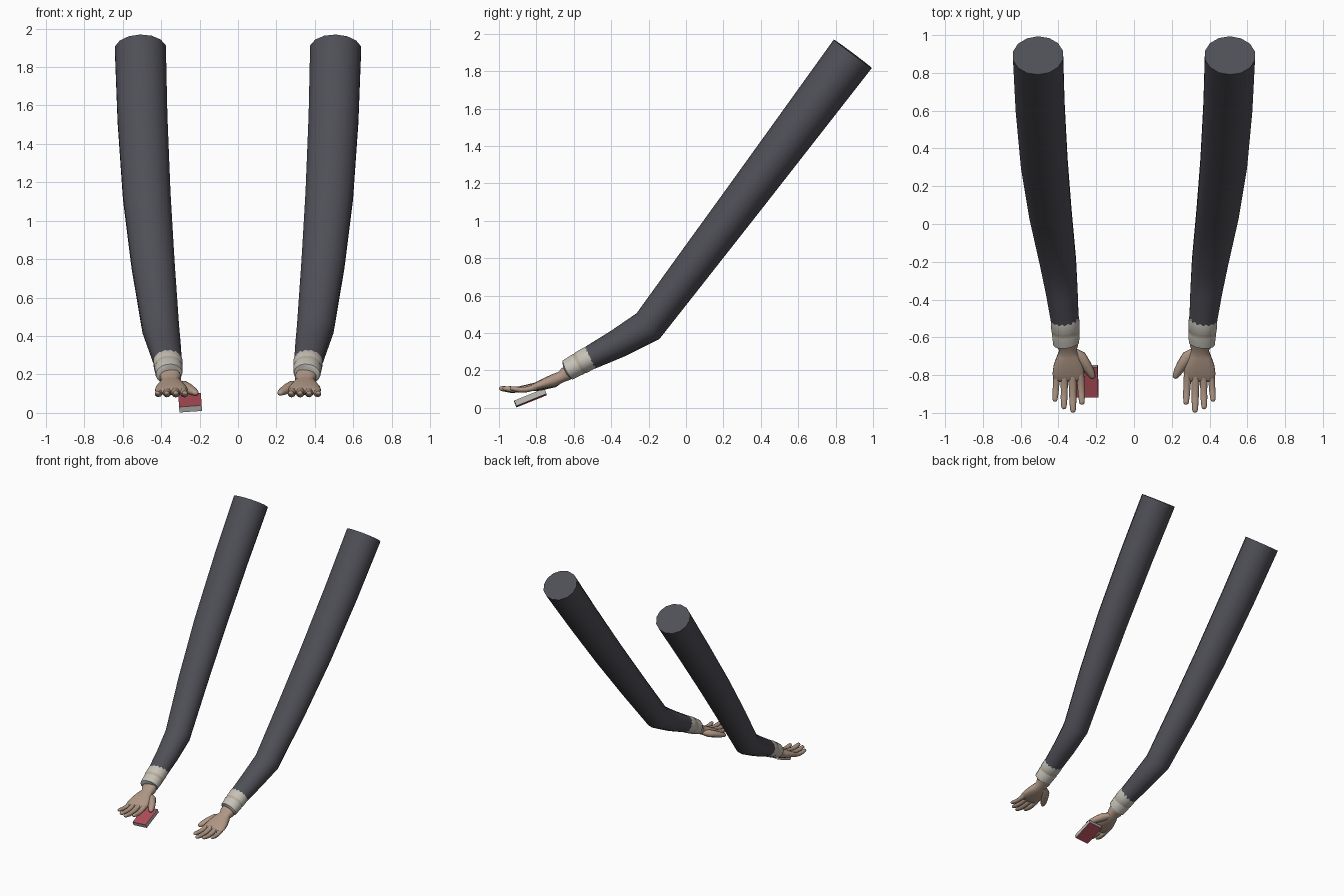
import bpy, bmesh, math
from mathutils import Vector, Matrix

if "Cube" in bpy.data.objects:
    bpy.data.objects.remove(bpy.data.objects["Cube"])


def material(name, rgb):
    m = bpy.data.materials.new(name)
    m.diffuse_color = (*rgb, 1)
    m.use_nodes = True
    m.node_tree.nodes["Principled BSDF"].inputs["Base Color"].default_value = m.diffuse_color
    return m


CLOTH = material("charcoal cloth", (0.078, 0.078, 0.095))
SHIRT = material("off white shirt", (0.56, 0.54, 0.48))
SEAM = material("beige seam", (0.50, 0.42, 0.33))
SKIN = material("skin", (0.43, 0.31, 0.235))
COVER = material("red cover", (0.43, 0.075, 0.10))
PAGES = material("grey edge", (0.52, 0.50, 0.47))


def loft(name, side, rings, sides, mats, power=1.0, stripe=(), angle=50):
    """Tube through rings (x, y, z, half width, half height); side -1/+1 mirrors it."""
    bm = bmesh.new()
    pts = [Vector((r[0] * side, r[1], r[2])) for r in rings]
    loops = []
    for i, r in enumerate(rings):
        t = (Vector() if i == 0 else (pts[i] - pts[i - 1]).normalized())
        if i < len(pts) - 1:
            t = t + (pts[i + 1] - pts[i]).normalized()
        t.normalize()
        u = (Vector((1, 0, 0)) - t * t.x).normalized()
        v = t.cross(u)
        loop = []
        for k in range(sides):
            a = 2 * math.pi * (k + 0.5) / sides
            c, s = math.cos(a), math.sin(a)
            c = math.copysign(abs(c) ** power, c)
            s = math.copysign(abs(s) ** power, s)
            loop.append(bm.verts.new(pts[i] + u * c * r[3] + v * s * r[4]))
        loops.append(loop)
    for i in range(len(loops) - 1):
        a, b = loops[i], loops[i + 1]
        for k in range(sides):
            j = (k + 1) % sides
            f = bm.faces.new((a[k], a[j], b[j], b[k]))
            f.material_index = 1 if i in stripe else 0
    bm.faces.new(loops[0])
    bm.faces.new(loops[-1])
    bmesh.ops.recalc_face_normals(bm, faces=bm.faces[:])
    return finish(name, bm, mats, angle)


def finish(name, bm, mats, angle=None):
    me = bpy.data.meshes.new(name)
    bm.to_mesh(me)
    bm.free()
    for m in mats:
        me.materials.append(m)
    ob = bpy.data.objects.new(name, me)
    bpy.context.collection.objects.link(ob)
    if angle:
        bpy.ops.object.select_all(action='DESELECT')
        ob.select_set(True)
        bpy.context.view_layer.objects.active = ob
        bpy.ops.object.shade_smooth_by_angle(angle=math.radians(angle))
    return ob


def digit(name, side, path):
    """Finger along points (x, y, z, radius) with a rounded tip."""
    rings = [(x, y, z, r, r * 0.85) for x, y, z, r in path]
    a, b = Vector(path[-2][:3]), Vector(path[-1][:3])
    d, r = (b - a).normalized(), path[-1][3]
    for k in (35, 65, 85):
        q = b + d * r * math.sin(math.radians(k))
        w = r * math.cos(math.radians(k))
        rings.append((*q, w, w * 0.85))
    loft(name, side, rings, 10, [SKIN], angle=70)


# base x, tip x, tip y, radius, knuckle y
FINGERS = {
    "index": (0.284, 0.276, -0.958, 0.0205, -0.79),
    "middle": (0.326, 0.323, -1.0, 0.021, -0.80),
    "ring": (0.368, 0.371, -0.982, 0.020, -0.795),
    "little": (0.407, 0.418, -0.942, 0.0185, -0.78),
}

for side, tag in ((-1, "left"), (1, "right")):
    # sleeve, shoulder to wrist
    loft(tag + "_sleeve", side, [
        (0.508, 0.892, 1.893, 0.136, 0.127),
        (0.497, 0.62, 1.53, 0.133, 0.118),
        (0.475, 0.32, 1.13, 0.127, 0.108),
        (0.442, 0.05, 0.772, 0.115, 0.099),
        (0.402, -0.203, 0.437, 0.098, 0.092),
        (0.382, -0.36, 0.346, 0.086, 0.078),
        (0.366, -0.512, 0.268, 0.075, 0.064)], 14, [CLOTH])

    # shirt cuff with folds and a narrow seam
    loft(tag + "_cuff", side, [
        (0.366, -0.490, 0.278, 0.074, 0.062),
        (0.365, -0.517, 0.266, 0.077, 0.065),
        (0.363, -0.560, 0.243, 0.076, 0.064),
        (0.362, -0.568, 0.239, 0.072, 0.060),
        (0.361, -0.576, 0.234, 0.075, 0.062),
        (0.359, -0.632, 0.203, 0.070, 0.058),
        (0.358, -0.636, 0.201, 0.056, 0.046)], 16, [SHIRT, SEAM], stripe=(2, 3))

    # wrist and palm
    loft(tag + "_palm", side, [
        (0.355, -0.600, 0.205, 0.052, 0.040),
        (0.352, -0.645, 0.180, 0.056, 0.038),
        (0.350, -0.668, 0.165, 0.045, 0.031),
        (0.349, -0.700, 0.150, 0.060, 0.034),
        (0.348, -0.750, 0.133, 0.079, 0.029),
        (0.347, -0.790, 0.119, 0.085, 0.023),
        (0.347, -0.820, 0.109, 0.082, 0.017),
        (0.347, -0.835, 0.105, 0.070, 0.009)], 16, [SKIN], power=0.8, angle=70)

    # fingers
    for name, (bx, tx, ty, r, ky) in FINGERS.items():
        end = ty + r * 0.8
        at = lambda f: (bx + (tx - bx) * f, ky + (end - ky) * f)
        digit(f"{tag}_{name}_finger", side, [
            (*at(0.0), 0.120, r * 0.9),
            (*at(0.2), 0.109, r * 1.05),
            (*at(0.5), 0.098, r * 0.95),
            (*at(0.75), 0.097, r * 0.93),
            (*at(1.0), 0.103, r * 0.75)])

    # thumb
    digit(tag + "_thumb", side, [
        (0.325, -0.675, 0.150, 0.024),
        (0.284, -0.705, 0.138, 0.034),
        (0.255, -0.745, 0.125, 0.029),
        (0.233, -0.780, 0.112, 0.024),
        (0.222, -0.802, 0.105, 0.018)])

# small red booklet under the left hand: red faces, grey edges
bm = bmesh.new()
bmesh.ops.create_cube(bm, size=1)
for f in bm.faces:
    f.material_index = 0 if abs(f.normal.z) > 0.5 else 1
bmesh.ops.scale(bm, vec=(0.118, 0.174, 0.031), verts=bm.verts)
tilt = Matrix.Rotation(math.radians(-4), 4, 'Y') @ Matrix.Rotation(math.radians(22), 4, 'X')
bmesh.ops.transform(bm, matrix=Matrix.Translation((-0.249, -0.832, 0.053)) @ tilt, verts=bm.verts)
finish("booklet", bm, [COVER, PAGES])
